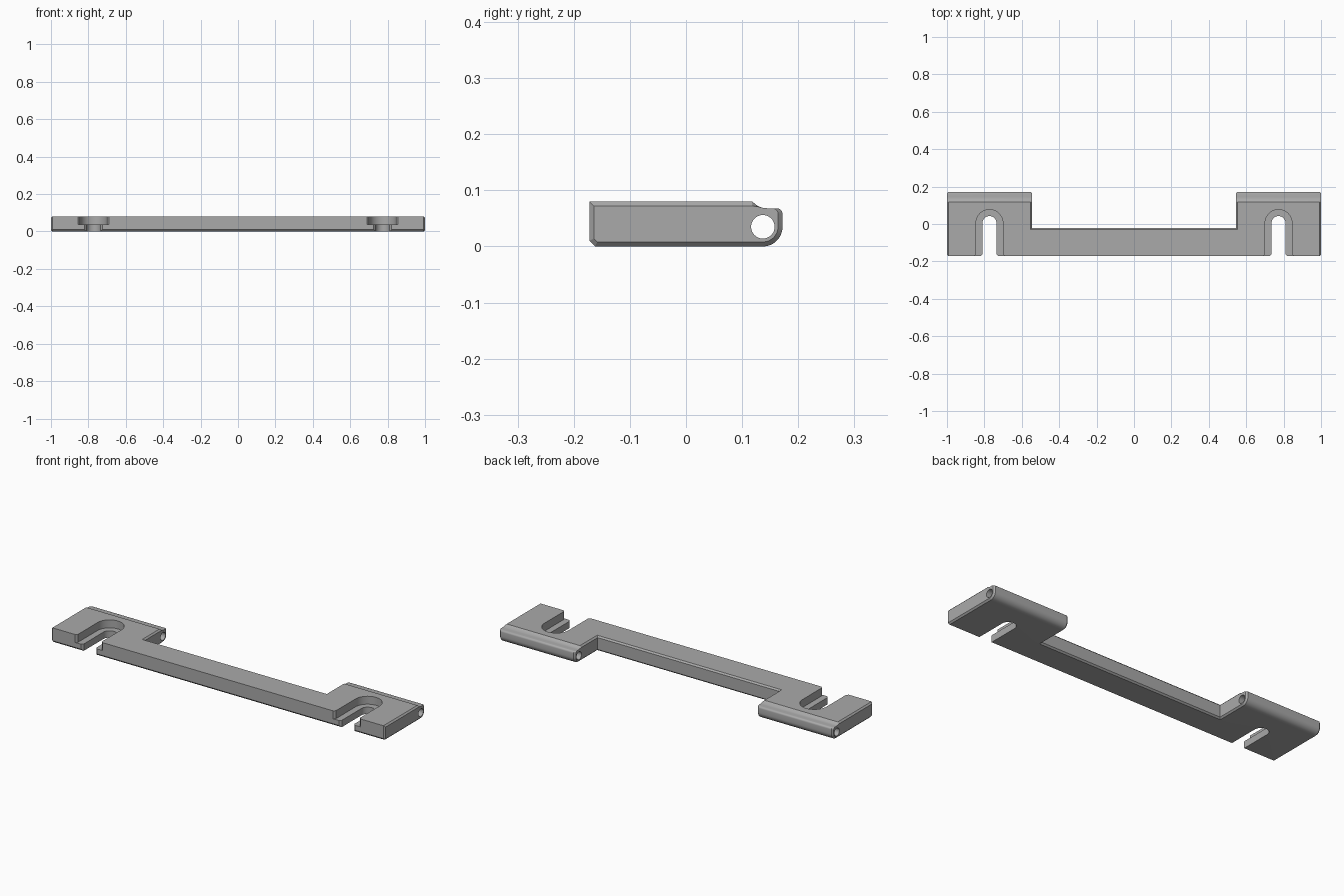
import bpy
import bmesh
from math import sin, cos, pi

if "Cube" in bpy.data.objects:
    bpy.data.objects.remove(bpy.data.objects["Cube"])

# Main dimensions
FRONT, BACK, HEIGHT = -0.172, 0.172, 0.08
BAR_BACK, INNER = -0.022, 0.545
PIN_Y, PIN_Z = 0.137, 0.035
SLOT_X, SLOT_Y = 0.773, 0.005
EDGE = 0.008

grey = bpy.data.materials.new("plain grey")
grey.use_nodes = True
grey.diffuse_color = (0.4, 0.4, 0.4, 1)
grey.node_tree.nodes["Principled BSDF"].inputs["Base Color"].default_value = (0.4, 0.4, 0.4, 1)


def arc(cx, cy, r, a0, a1, n):
    return [(cx + r * cos(a0 + (a1 - a0) * i / n), cy + r * sin(a0 + (a1 - a0) * i / n))
            for i in range(n + 1)]


def loft(name, rings):
    """Solid skinned through matching rings of points, capped at both ends."""
    bm = bmesh.new()
    loops = [[bm.verts.new(p) for p in ring] for ring in rings]
    n = len(loops[0])
    for a, b in zip(loops, loops[1:]):
        for i in range(n):
            j = (i + 1) % n
            bm.faces.new((a[i], a[j], b[j], b[i]))
    bm.faces.new(loops[0])
    bm.faces.new(loops[-1])
    bmesh.ops.recalc_face_normals(bm, faces=bm.faces)
    mesh = bpy.data.meshes.new(name)
    bm.to_mesh(mesh)
    bm.free()
    mesh.materials.append(grey)
    ob = bpy.data.objects.new(name, mesh)
    bpy.context.collection.objects.link(ob)
    return ob


def along_x(profile, x):
    return [(x, y, z) for y, z in profile]


def boolean(target, other, operation):
    mod = target.modifiers.new(other.name, 'BOOLEAN')
    mod.operation, mod.solver, mod.object = operation, 'EXACT', other
    bpy.context.view_layer.objects.active = target
    bpy.ops.object.modifier_apply(modifier=mod.name)
    bpy.data.objects.remove(other)


def block_profile(d):
    """Side outline of an end block with its rounded hinge nose, inset by d."""
    front = [(FRONT + d, 0.01 + d / 2), (FRONT + 0.01 + d / 2, d)]
    nose = arc(PIN_Y, PIN_Z, BACK - PIN_Y - d, -pi / 2, 0, 12)
    lip = arc(BACK - 0.01 - d, 0.058, 0.01, 0, pi / 2, 5)
    dip = [(0.145, 0.068), (0.136, 0.069), (0.128, 0.072 - d / 8),
           (0.118, HEIGHT - d)]
    return front + nose + lip + dip + [(FRONT + d, HEIGHT - d)]


def slot(name, x, half, z0, z1):
    """Open-fronted slot cutter with a flared mouth."""
    outline = arc(x, SLOT_Y, half, 0, pi, 24)
    for sign in (-1, 1):
        pts = [(x + sign * half, FRONT + 0.01), (x + sign * (half + 0.01), FRONT),
               (x + sign * (half + 0.01), FRONT - 0.05)]
        outline += pts if sign < 0 else pts[::-1]
    return loft(name, [[(px, py, z) for px, py in outline] for z in (z0, z1)])


# Connecting bar, chamfered along the bottom front and along the back
bar_outline = [(FRONT, 0.01), (FRONT + 0.01, 0), (BAR_BACK - EDGE, 0),
               (BAR_BACK, EDGE), (BAR_BACK, HEIGHT - EDGE),
               (BAR_BACK - EDGE, HEIGHT), (FRONT, HEIGHT)]
reach = INNER + 0.03
bracket = loft("mounting_bracket", [along_x(bar_outline, -reach), along_x(bar_outline, reach)])

for side, sign in (("right", -1), ("left", 1)):
    # End block with softened end faces
    stations = [(INNER, EDGE), (INNER + EDGE, 0), (1 - EDGE, 0), (1, EDGE)]
    block = loft(side + "_block", [along_x(block_profile(d), sign * x) for x, d in stations])
    boolean(bracket, block, 'UNION')
    # Stepped screw slot
    boolean(bracket, slot(side + "_slot", sign * SLOT_X, 0.0375, -0.1, 0.2), 'DIFFERENCE')
    boolean(bracket, slot(side + "_recess", sign * SLOT_X, 0.072, 0.037, 0.2), 'DIFFERENCE')
    # Hinge pin hole
    ring = arc(PIN_Y, PIN_Z, 0.021, 0, 2 * pi, 32)[:-1]
    pin = loft(side + "_pin_hole", [along_x(ring, sign * x) for x in (0.5, 1.1)])
    boolean(bracket, pin, 'DIFFERENCE')

bpy.ops.object.select_all(action='DESELECT')
bracket.select_set(True)
bpy.context.view_layer.objects.active = bracket
bpy.ops.object.shade_smooth_by_angle(angle=pi / 7)
